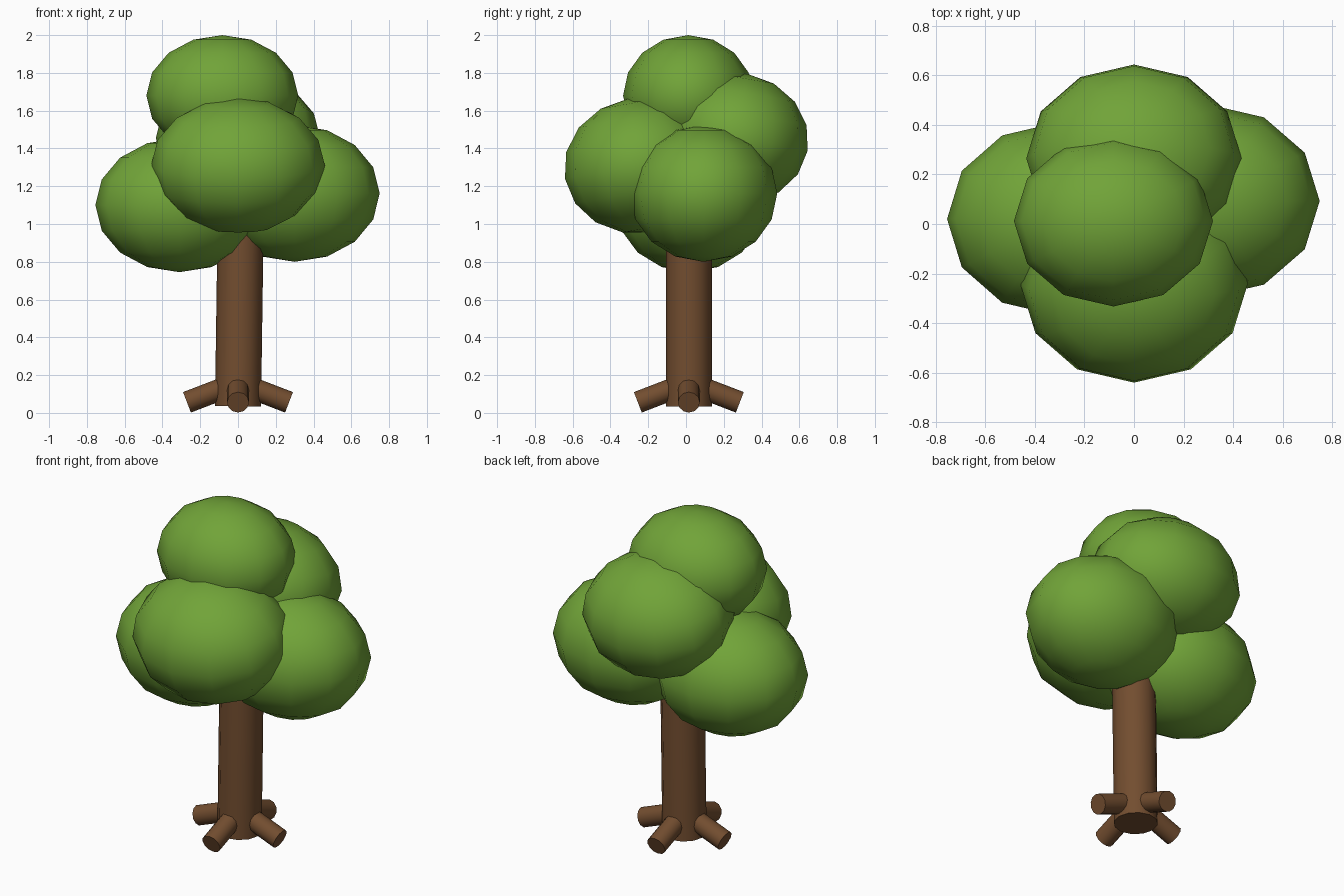
import bpy, math
from mathutils import Vector

if "Cube" in bpy.data.objects:
    bpy.data.objects.remove(bpy.data.objects["Cube"])


def material(name, rgb):
    m = bpy.data.materials.new(name)
    m.diffuse_color = (*rgb, 1)
    m.use_nodes = True
    m.node_tree.nodes["Principled BSDF"].inputs["Base Color"].default_value = m.diffuse_color
    return m


LEAF = material("leaf green", (0.165, 0.37, 0.04))
BARK = material("bark brown", (0.17, 0.075, 0.029))


def finish(name, mat):
    ob = bpy.context.object
    ob.name = name
    ob.data.materials.append(mat)
    bpy.ops.object.shade_smooth_by_angle(angle=math.radians(50))
    return ob


def blob(name, centre, radii, tilt=0):
    """Low-poly leaf clump, tilted about x."""
    bpy.ops.mesh.primitive_uv_sphere_add(segments=12, ring_count=8, radius=1, location=centre,
                                         rotation=(math.radians(tilt), 0, 0))
    bpy.context.object.scale = radii
    return finish(name, LEAF)


def log(name, start, end, radius, sides):
    """Closed cylinder between two points."""
    a, b = Vector(start), Vector(end)
    bpy.ops.mesh.primitive_cylinder_add(vertices=sides, radius=radius, depth=(b - a).length,
                                        location=(a + b) / 2)
    bpy.context.object.rotation_euler = (b - a).to_track_quat('Z', 'Y').to_euler()
    return finish(name, BARK)


# Trunk, leaning very slightly to the right
CY = 0.015
log("trunk", (0, CY, 0.035), (0.016, CY, 1.15), 0.122, 12)

# Four roots splayed outwards and down
slope = math.tan(math.radians(21))
for i, side in enumerate(("right", "back", "left", "front")):
    a = i * math.pi / 2
    d = Vector((math.cos(a), math.sin(a), 0))
    outer = d * 0.27 + Vector((0, CY, 0.056))
    inner = d * 0.03 + Vector((0, CY, 0.056 + 0.24 * slope))
    log(side + "_root", inner, outer, 0.058, 12)

# Canopy made of five clumps
blob("left_leaves", (-0.31, 0.02, 1.10), (0.445, 0.39, 0.355))
blob("right_leaves", (0.30, 0.093, 1.162), (0.45, 0.39, 0.362))
blob("front_leaves", (0, -0.24, 1.31), (0.46, 0.407, 0.36), 10)
blob("back_leaves", (0, 0.265, 1.455), (0.435, 0.385, 0.345), -10)
blob("top_leaves", (-0.083, 0.012, 1.68), (0.402, 0.345, 0.32))
